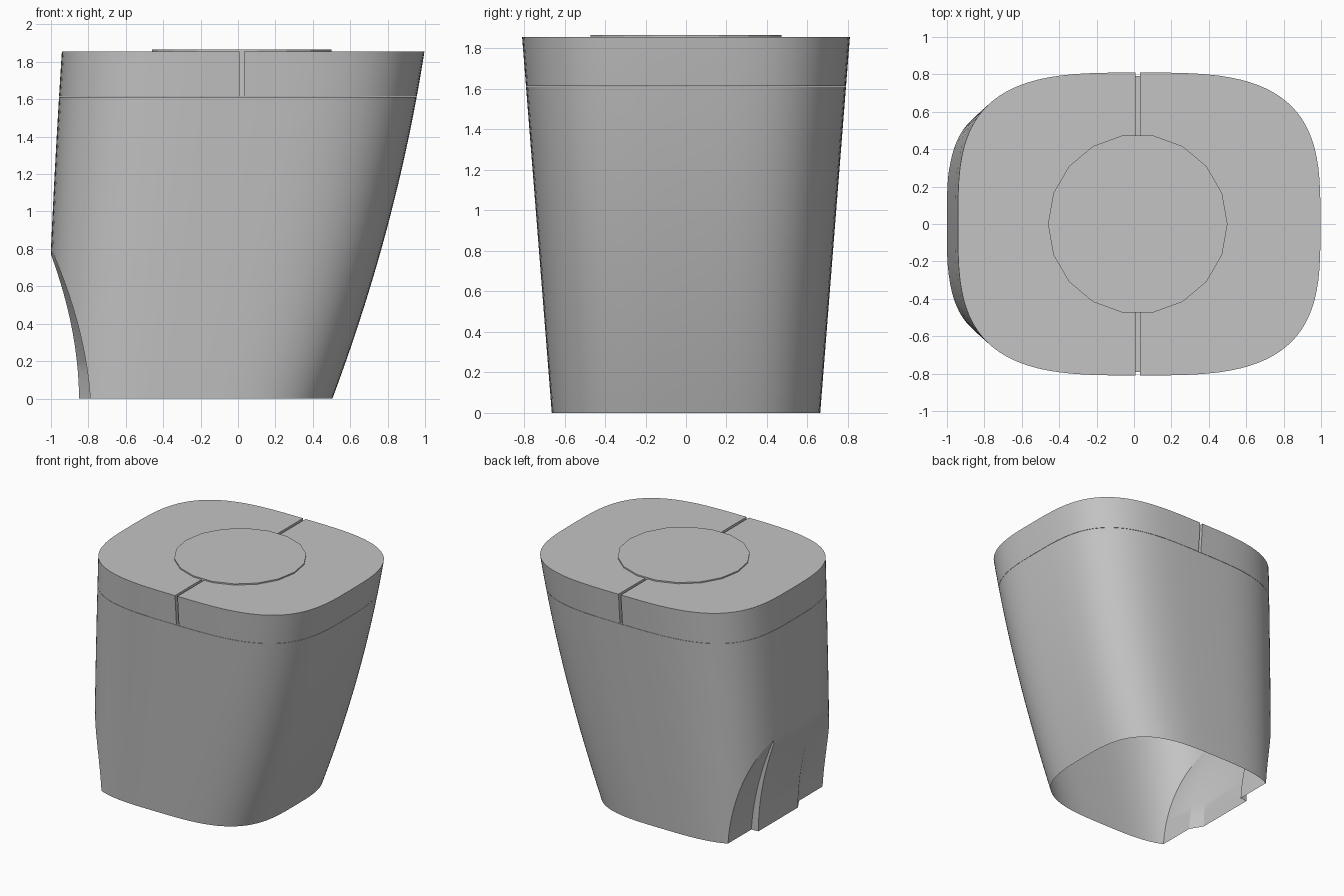
import bpy, bmesh, math
from mathutils import Vector

old = bpy.data.objects.get("Cube")
if old:
    bpy.data.objects.remove(old, do_unlink=True)

grey = bpy.data.materials.new("light grey")
grey.use_nodes = True
tone = (0.55, 0.55, 0.55, 1)
grey.diffuse_color = tone
grey.node_tree.nodes["Principled BSDF"].inputs["Base Color"].default_value = tone

SIDES = 96
SEAM = 1.614
TOP = 1.856
DISC_X = 0.02


def make(name, bm):
    bmesh.ops.recalc_face_normals(bm, faces=bm.faces[:])
    mesh = bpy.data.meshes.new(name)
    bm.to_mesh(mesh)
    bm.free()
    mesh.materials.append(grey)
    obj = bpy.data.objects.new(name, mesh)
    bpy.context.collection.objects.link(obj)
    return obj


def smooth(obj):
    bpy.ops.object.select_all(action="DESELECT")
    obj.select_set(True)
    bpy.context.view_layer.objects.active = obj
    bpy.ops.object.shade_smooth_by_angle(angle=math.radians(25))


def ring(z):
    """Rounded-square outline of the flared shell at height z."""
    right = 0.505 + 0.374 * z - 0.0587 * z * z
    left = -1.03 + 0.03 * z + 0.0095 * z * z
    depth = 0.663 + 0.079 * z
    mid, half = (right + left) / 2, (right - left) / 2
    power = 2 / 3.3
    pts = []
    for i in range(SIDES):
        a = 2 * math.pi * i / SIDES
        c, s = math.cos(a), math.sin(a)
        pts.append(Vector((mid + half * math.copysign(abs(c) ** power, c),
                           depth * math.copysign(abs(s) ** power, s), z)))
    return pts


def loft(rings):
    """Closed solid through a list of point loops."""
    bm = bmesh.new()
    loops = [[bm.verts.new(p) for p in r] for r in rings]
    for a, b in zip(loops, loops[1:]):
        n = len(a)
        for i in range(n):
            j = (i + 1) % n
            bm.faces.new((a[i], a[j], b[j], b[i]))
    bm.faces.new(loops[0])
    bm.faces.new(loops[-1])
    return bm


# Main shell
steps = 16
body_top = SEAM - 0.002
body = make("body", loft([ring(body_top * i / steps) for i in range(steps + 1)]))


# Cutter for the concave foot recess with a raised centre panel
def recess(y, inset):
    pts = []
    for i in range(-1, 14):
        z = i * 0.07
        x = -0.85 - 0.15 * (max(z, 0) / 0.77) ** 1.9
        pts.append(Vector((x + inset * min(1, 1 - z), y, z)))
    return pts + [Vector((-1.5, y, 0.91)), Vector((-1.5, y, -0.07))]


stations = [(-1, 0.06), (-0.3, 0.06), (-0.2, 0), (0.3, 0), (0.302, 0.06), (1, 0.06)]
cut_bm = loft([recess(*s) for s in stations])
cutter = make("recess_cutter", cut_bm)
cutter.hide_render = True
mod = body.modifiers.new("recess", "BOOLEAN")
mod.operation = "DIFFERENCE"
mod.solver = "EXACT"
mod.object = cutter
bpy.context.view_layer.objects.active = body
bpy.ops.object.modifier_apply(modifier=mod.name)
bpy.data.objects.remove(cutter, do_unlink=True)

# Open underside
bm = bmesh.new()
bm.from_mesh(body.data)
under = [f for f in bm.faces if all(v.co.z < 0.001 for v in f.verts)]
bmesh.ops.delete(bm, geom=under, context="FACES")
bm.to_mesh(body.data)
bm.free()
smooth(body)

# Two lid halves with a narrow slot between them
for name, side in (("lid_left", 1), ("lid_right", -1)):
    bm = loft([ring(SEAM + (TOP - SEAM) * i / 3) for i in range(4)])
    bmesh.ops.bisect_plane(bm, geom=bm.verts[:] + bm.edges[:] + bm.faces[:],
                           plane_co=(DISC_X + side * 0.011, 0, 0),
                           plane_no=(side, 0, 0), clear_inner=True)
    rim = [e for e in bm.edges if e.is_boundary]
    bmesh.ops.holes_fill(bm, edges=rim, sides=0)
    smooth(make(name, bm))

# Round centre button, standing just proud of the lid
bm = loft([[Vector((DISC_X + 0.48 * math.cos(math.tau * i / 18),
                    0.48 * math.sin(math.tau * i / 18), z)) for i in range(18)]
           for z in (SEAM, TOP + 0.01)])
make("centre_disc", bm)
